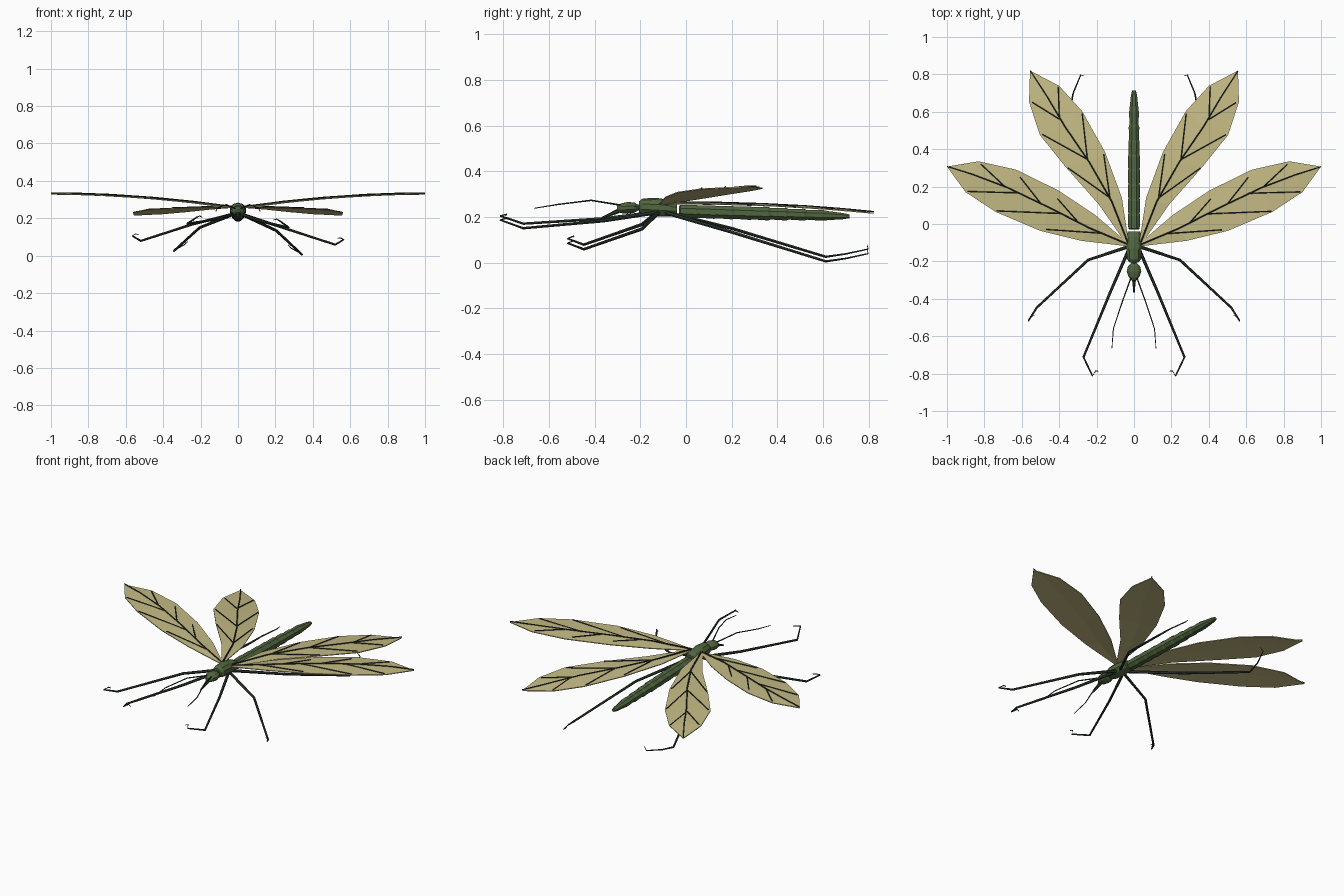
import bpy, bmesh, math
from mathutils import Vector

cube = bpy.data.objects.get("Cube")
if cube:
    bpy.data.objects.remove(cube, do_unlink=True)


def material(name, rgb):
    m = bpy.data.materials.new(name)
    m.use_nodes = True
    m.diffuse_color = (*rgb, 1)
    m.node_tree.nodes["Principled BSDF"].inputs["Base Color"].default_value = (*rgb, 1)
    return m


GREEN = material("body green", (0.082, 0.133, 0.05))
LIMB = material("limb green grey", (0.028, 0.042, 0.028))
VEIN = material("vein dark", (0.018, 0.026, 0.017))
TAN = material("wing tan", (0.56, 0.5, 0.235))


def finish(bm, name, mat):
    bmesh.ops.recalc_face_normals(bm, faces=bm.faces)
    mesh = bpy.data.meshes.new(name)
    bm.to_mesh(mesh)
    bm.free()
    mesh.materials.append(mat)
    ob = bpy.data.objects.new(name, mesh)
    bpy.context.collection.objects.link(ob)
    return ob


def skin(bm, rings):
    """Join rings of vertices and cap both ends."""
    n = len(rings[0])
    for a, b in zip(rings, rings[1:]):
        for i in range(n):
            j = (i + 1) % n
            bm.faces.new((a[i], a[j], b[j], b[i]))
    bm.faces.new(rings[0])
    bm.faces.new(rings[-1])


def barrel(name, stations, mat, sides=8):
    """Body part along y from stations of (y, centre z, half width, half height)."""
    bm = bmesh.new()
    turns = [2 * math.pi * (i + 0.5) / sides for i in range(sides)]
    skin(bm, [[bm.verts.new((w * math.cos(t), y, z + h * math.sin(t))) for t in turns]
              for y, z, w, h in stations])
    return finish(bm, name, mat)


def tube(bm, points, radii, sides=5):
    """Tapered rod through the points."""
    pts = [Vector(p) for p in points]
    rings = []
    for i, p in enumerate(pts):
        d = (pts[min(i + 1, len(pts) - 1)] - pts[max(i - 1, 0)]).normalized()
        u = d.cross(Vector((0, 0, 1))).normalized()
        v = u.cross(d)
        rings.append([bm.verts.new(p + radii[i] * (u * math.cos(t) + v * math.sin(t)))
                      for t in (2 * math.pi * k / sides for k in range(sides))])
    skin(bm, rings)


# Thorax, neck and head
barrel("thorax", [(-0.205, 0.245, 0.026, 0.024), (-0.19, 0.245, 0.038, 0.036),
                  (-0.13, 0.243, 0.044, 0.041), (-0.07, 0.238, 0.042, 0.036),
                  (-0.039, 0.232, 0.036, 0.028)], GREEN, 10)
barrel("neck", [(-0.23, 0.241, 0.013, 0.012), (-0.19, 0.243, 0.017, 0.016)], GREEN)
barrel("head", [(-0.302, 0.236, 0.012, 0.011), (-0.285, 0.238, 0.029, 0.021),
                (-0.255, 0.24, 0.041, 0.026), (-0.225, 0.241, 0.034, 0.022),
                (-0.208, 0.242, 0.016, 0.012)], GREEN, 10)
barrel("beak", [(-0.37, 0.196, 0.004, 0.004), (-0.33, 0.212, 0.008, 0.008),
                (-0.29, 0.23, 0.013, 0.012)], LIMB, 6)

# Abdomen of slightly flared segments
stations = [(-0.03, 0.226, 0.028, 0.024)]
SEGMENTS, LENGTH = 8, 0.079
for s in range(SEGMENTS):
    y = -0.024 + s * LENGTH
    zc = 0.226 - 0.019 * s / SEGMENTS
    r = 0.034 - 0.007 * max(0, s - 4) / 3
    stations += [(y, zc, r * 0.97, r * 0.85), (y + LENGTH * 0.85, zc - 0.002, r * 1.05, r * 0.94)]
stations += [(0.625, 0.206, 0.025, 0.021), (0.685, 0.204, 0.018, 0.015), (0.715, 0.203, 0.011, 0.009)]
barrel("abdomen", stations, GREEN)


def fore_height(x, y):
    return 0.25 + 0.152 * x - 0.073 * x * x


def hind_height(x, y):
    return 0.257 - 0.06 * max(y, 0) ** 2


# Wing rows: (trailing margin), (midrib), (leading margin)
FORE_ROWS = [((0.035, -0.1), (0.037, -0.108), (0.04, -0.118)),
             ((0.21, 0.05), (0.24, -0.022), (0.28, -0.09)),
             ((0.406, 0.18), (0.45, 0.085), (0.5, -0.037)),
             ((0.63, 0.29), (0.68, 0.195), (0.74, 0.065)),
             ((0.83, 0.335), (0.865, 0.265), (0.9, 0.17)),
             ((1.0, 0.307),)]
HIND_ROWS = [((0.03, -0.09), (0.035, -0.098), (0.042, -0.105)),
             ((0.065, 0.14), (0.12, 0.12), (0.19, 0.107)),
             ((0.155, 0.385), (0.24, 0.33), (0.37, 0.31)),
             ((0.278, 0.604), (0.37, 0.52), (0.503, 0.476)),
             ((0.4, 0.738), (0.465, 0.68), (0.561, 0.652)),
             ((0.556, 0.82),)]
FORE_VEINS = [((0.695, 0.203), (0.82, 0.32)), ((0.5, 0.11), (0.61, 0.25)),
              ((0.3, 0.01), (0.41, 0.135)), ((0.61, 0.165), (0.89, 0.173)),
              ((0.39, 0.055), (0.735, 0.069)), ((0.18, -0.05), (0.47, -0.03))]
HIND_VEINS = [((0.4, 0.56), (0.406, 0.735)), ((0.25, 0.345), (0.278, 0.59)),
              ((0.13, 0.14), (0.163, 0.375)), ((0.4, 0.56), (0.545, 0.65)),
              ((0.25, 0.345), (0.49, 0.478)), ((0.13, 0.14), (0.355, 0.3))]
RIDGE, THICK = 0.004, 0.005


def wing(name, rows, branches, height, side):
    # Membrane with a low ridge along the midrib
    bm = bmesh.new()
    grid = []
    for row in rows:
        grid.append([bm.verts.new((side * x, y, height(x, y) + (RIDGE if k == 1 else 0)))
                     for k, (x, y) in enumerate(row)])
    for a, b in zip(grid, grid[1:]):
        for k in (0, 1):
            if len(b) == 1:
                bm.faces.new((a[k], a[k + 1], b[0]))
            else:
                bm.faces.new((a[k], a[k + 1], b[k + 1], b[k]))
    membrane = finish(bm, name, TAN)
    solid = membrane.modifiers.new("Thickness", "SOLIDIFY")
    solid.thickness = THICK
    solid.offset = 0

    # Raised veins on the upper face
    def lift(p, up):
        return (side * p[0], p[1], height(*p) + up)

    bm = bmesh.new()
    rib = [row[len(row) // 2] for row in rows]
    tube(bm, [lift(p, RIDGE + 0.003) for p in rib], [0.005, 0.005, 0.0045, 0.0045, 0.004, 0.003])
    for start, end in branches:
        tube(bm, [lift(start, RIDGE + 0.003), lift(end, 0.004)], [0.004, 0.0035])
    finish(bm, name + "_veins", VEIN)


# Leg paths for the +x side, with the radius at each joint
LEGS = {
    "front_leg": [(0.025, -0.13, 0.22), (0.125, -0.36, 0.188), (0.27, -0.712, 0.161),
                  (0.222, -0.812, 0.196), (0.205, -0.785, 0.204), (0.19, -0.787, 0.198)],
    "middle_leg": [(0.025, -0.12, 0.222), (0.245, -0.192, 0.158), (0.52, -0.447, 0.069),
                   (0.565, -0.518, 0.096), (0.548, -0.492, 0.106), (0.533, -0.49, 0.103)],
    "hind_leg": [(0.025, -0.09, 0.22), (0.205, 0.2, 0.142), (0.342, 0.612, 0.016),
                 (0.325, 0.7, 0.029), (0.285, 0.797, 0.05), (0.268, 0.792, 0.068)],
}
LEG_RADII = [0.009, 0.0075, 0.006, 0.004, 0.003, 0.002]
ANTENNA = [(0.015, -0.285, 0.252), (0.062, -0.415, 0.273), (0.11, -0.56, 0.255), (0.118, -0.665, 0.238)]

for side, label in ((1, "left"), (-1, "right")):
    wing(label + "_forewing", FORE_ROWS, FORE_VEINS, fore_height, side)
    wing(label + "_hindwing", HIND_ROWS, HIND_VEINS, hind_height, side)
    for part, path in LEGS.items():
        bm = bmesh.new()
        # Legs lean a little lower on the left
        tube(bm, [(side * x, y, z - side * min(0.01, x * 0.04)) for x, y, z in path], LEG_RADII, 6)
        finish(bm, label + "_" + part, LIMB)
    bm = bmesh.new()
    tube(bm, [(side * x, y, z) for x, y, z in ANTENNA], [0.004, 0.0035, 0.003, 0.002])
    finish(bm, label + "_antenna", LIMB)
